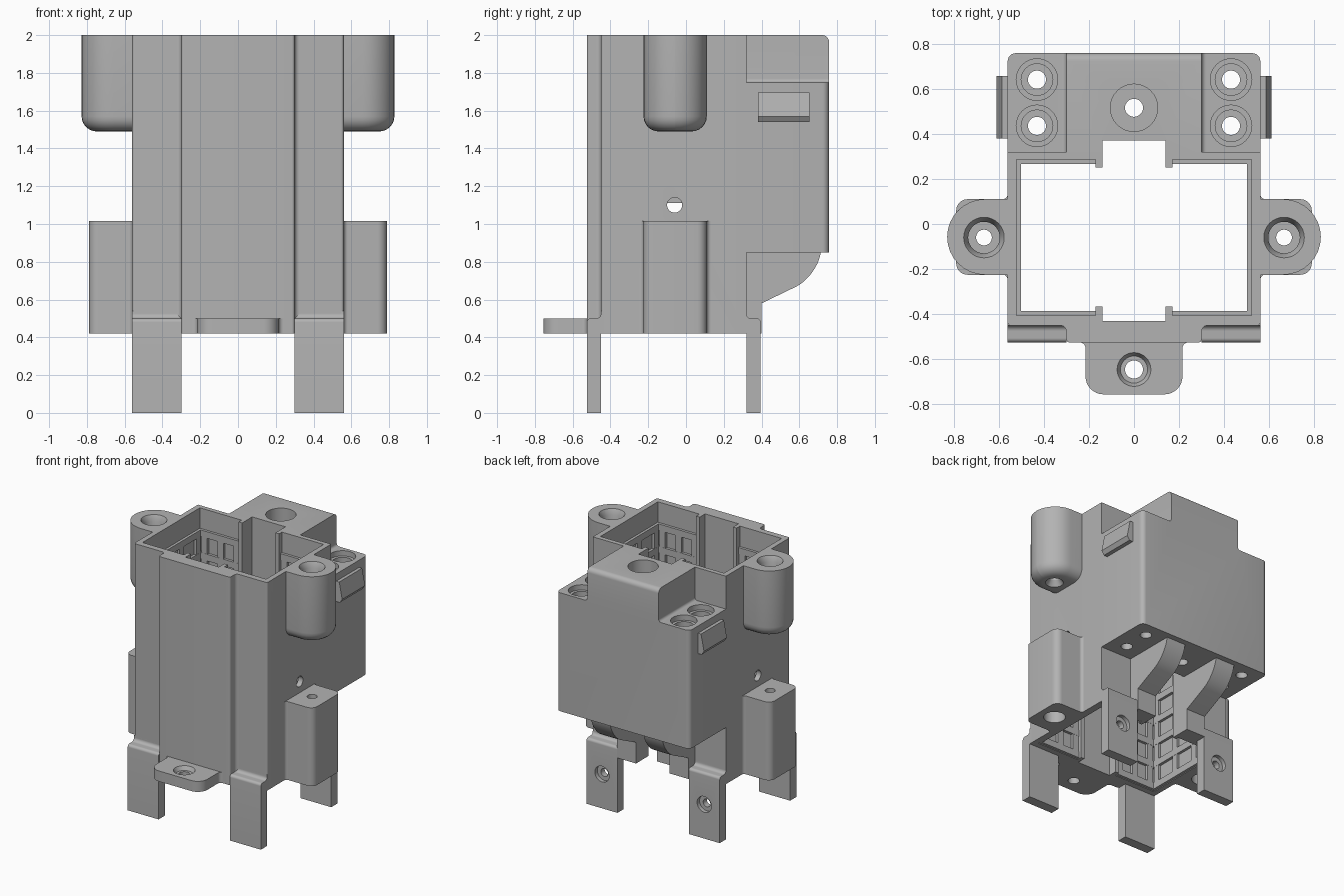
import bpy, bmesh, math
from mathutils import Matrix, Vector

if "Cube" in bpy.data.objects:
    bpy.data.objects.remove(bpy.data.objects["Cube"], do_unlink=True)

grey = bpy.data.materials.new("plain grey")
grey.use_nodes = True
COLOUR = (0.45, 0.45, 0.45, 1)
grey.diffuse_color = COLOUR
grey.node_tree.nodes["Principled BSDF"].inputs["Base Color"].default_value = COLOUR
parts = []


def finish(name, bm, keep=True):
    bmesh.ops.recalc_face_normals(bm, faces=bm.faces)
    mesh = bpy.data.meshes.new(name)
    bm.to_mesh(mesh)
    bm.free()
    mesh.materials.append(grey)
    ob = bpy.data.objects.new(name, mesh)
    bpy.context.collection.objects.link(ob)
    if keep:
        parts.append(ob)
    return ob


def outline(points, steps=8):
    """Polygon whose points may carry a third value, the corner radius."""
    out = []
    for i, p in enumerate(points):
        c = Vector(p[:2])
        if len(p) < 3:
            out.append(c)
            continue
        a = c + (Vector(points[i - 1][:2]) - c).normalized() * p[2]
        b = c + (Vector(points[(i + 1) % len(points)][:2]) - c).normalized() * p[2]
        mid = a + b - c
        for k in range(steps + 1):
            t = math.pi / 2 * k / steps
            out.append(mid + (a - mid) * math.cos(t) + (b - mid) * math.sin(t))
    return out


def prism(name, points, axis, lo, hi, side=1, keep=True, rounded=None, radius=0):
    """Extrude an outline along an axis; side=-1 mirrors it in x."""
    def place(p, d):
        x, y, z = {"x": (d, p.x, p.y), "y": (p.x, d, p.y), "z": (p.x, p.y, d)}[axis]
        return (x * side, y, z)
    bm = bmesh.new()
    pts = outline(points)
    low = [bm.verts.new(place(p, lo)) for p in pts]
    high = [bm.verts.new(place(p, hi)) for p in pts]
    bm.faces.new(low)
    bm.faces.new(high)
    for i in range(len(pts)):
        bm.faces.new((low[i - 1], low[i], high[i], high[i - 1]))
    bmesh.ops.recalc_face_normals(bm, faces=bm.faces)
    if rounded:
        edges = [e for e in bm.edges if rounded(e.verts[0].co, e.verts[1].co)]
        bmesh.ops.bevel(bm, geom=edges, offset=radius, segments=6, profile=0.5, affect='EDGES')
    return finish(name, bm, keep)


def cut(ob, cutter):
    mod = ob.modifiers.new("cut", 'BOOLEAN')
    mod.operation, mod.solver, mod.object = 'DIFFERENCE', 'EXACT', cutter
    bpy.context.view_layer.objects.active = ob
    bpy.ops.object.modifier_apply(modifier=mod.name)
    bpy.data.objects.remove(cutter, do_unlink=True)


def drill(ob, centre, axis, *stages):
    """Each stage is (low, high, low radius, high radius) along the axis."""
    turn = {"x": Matrix.Rotation(math.pi / 2, 4, 'Y'), "z": Matrix.Identity(4),
            "y": Matrix.Rotation(-math.pi / 2, 4, 'X')}[axis]
    for lo, hi, r1, r2 in stages:
        mid = Vector(centre)
        mid["xyz".index(axis)] = (lo + hi) / 2
        bm = bmesh.new()
        bmesh.ops.create_cone(bm, cap_ends=True, segments=32, radius1=r1, radius2=r2,
                              depth=hi - lo, matrix=Matrix.Translation(mid) @ turn)
        cut(ob, finish("cutter", bm, False))


def add_box(bm, x0, x1, y0, y1, z0, z1):
    size = Matrix.Diagonal((abs(x1 - x0), abs(y1 - y0), z1 - z0, 1))
    bmesh.ops.create_cube(bm, size=1, matrix=Matrix.Translation(
        ((x0 + x1) / 2, (y0 + y1) / 2, (z0 + z1) / 2)) @ size)


def cavity():
    half = [(0.14, -0.43), (0.14, -0.405), (0.52, -0.405),
            (0.52, 0.285), (0.14, 0.285), (0.14, 0.37)]
    return prism("cutter", half + [(-x, y) for x, y in reversed(half)], "z", 0.3, 2.1, keep=False)


BASE, TOP, LUG_Y, LUG_X = 0.42, 2.0, -0.06, 0.665

# Main sleeve with raised front panel
half = [(0.3, -0.525, 0.015), (0.3, -0.45, 0.025), (0.56, -0.45, 0.015), (0.56, 0.32)]
sleeve = prism("sleeve", half + [(-p[0],) + p[1:] for p in reversed(half)], "z", BASE, TOP)
cut(sleeve, cavity())
drill(sleeve, (0, LUG_Y, 1.1), "x", (-0.7, 0.7, 0.04, 0.04))

# Rear housing with stepped shoulders
half = [(0.56, 0.85), (0.56, 1.75), (0.3, 1.75, 0.02), (0.3, TOP)]
rear = prism("rear_housing", half + [(-p[0],) + p[1:] for p in reversed(half)], "y", 0.3, 0.757,
             rounded=lambda a, b: min(a.y, b.y) > 0.75 and (
                 (abs(a.x) > 0.55 and abs(a.x - b.x) < 0.01) or min(a.z, b.z) > 1.99),
             radius=0.035)
cut(rear, cavity())
drill(rear, (0, 0.515, 0), "z", (0.7, 2.1, 0.04, 0.04), (1.86, 2.1, 0.105, 0.105))
for x in (-0.43, 0.43):
    for y in (0.435, 0.64):
        drill(rear, (x, y, 0), "z", (0.7, 1.9, 0.04, 0.04),
              (1.6, 1.9, 0.07, 0.07), (1.71, 1.9, 0.092, 0.092))

# Front mounting tab
half = [(0.215, -0.755, 0.08), (0.215, -0.525, 0.025), (0.24, -0.525), (0.24, -0.51)]
tab = prism("front_tab", half + [(-p[0],) + p[1:] for p in reversed(half)], "z", BASE, 0.5)
drill(tab, (0, -0.645, 0), "z", (0.3, 0.6, 0.04, 0.04), (0.47, 0.53, 0.06, 0.09))

for s, word in ((1, "left"), (-1, "right")):
    # Upper screw lug with rounded underside
    lug = prism(word + "_upper_lug",
                [(0.54, -0.225), (0.828, -0.225, 0.167), (0.828, 0.11, 0.167), (0.54, 0.11)],
                "z", 1.49, TOP, s, radius=0.08,
                rounded=lambda a, b: max(a.z, b.z) < 1.5 and max(abs(a.x), abs(b.x)) > 0.55)
    drill(lug, (s * LUG_X, LUG_Y, 0), "z", (1.4, 2.1, 0.035, 0.035),
          (1.82, 2.1, 0.07, 0.07), (1.96, 2.0 + 0.04, 0.07, 0.11), (1.47, 1.53, 0.075, 0.035))

    # Lower screw lug
    lug = prism(word + "_lower_lug",
                [(0.54, -0.25), (0.56, -0.25), (0.56, -0.225, 0.022), (0.788, -0.225, 0.05),
                 (0.788, 0.11, 0.05), (0.56, 0.11, 0.022), (0.56, 0.135), (0.54, 0.135)],
                "z", BASE, 1.015, s)
    drill(lug, (s * LUG_X, LUG_Y, 0), "z", (0.3, 1.1, 0.035, 0.035), (0.3, 0.85, 0.075, 0.075))

    # Side latch
    prism(word + "_latch", [(0.55, 1.54), (0.59, 1.54), (0.61, 1.57), (0.585, 1.695), (0.55, 1.695)],
          "y", 0.38, 0.655, s)

    # Feet, front and rear
    for place, wall, out in (("front", -0.45, -1), ("rear", 0.32, 1)):
        face, inner = wall + out * 0.075, wall - out * 0.02
        foot = prism(word + "_" + place + "_foot",
                     [(wall, 0), (face, 0), (face, 0.5, 0.02), (wall, 0.5, 0.025),
                      (wall, 0.54), (inner, 0.54), (inner, BASE), (wall, BASE)],
                     "x", 0.3, 0.56, s)
        if out > 0:
            drill(foot, (s * 0.43, 0, 0.26), "y", (0.2, 0.5, 0.03, 0.03), (0.365, 0.42, 0.06, 0.06))

    # Curved rib under the rear housing
    prism(word + "_rear_rib",
          [(0.3, BASE), (0.4, BASE), (0.4, 0.58), (0.69, 0.72, 0.12), (0.715, 0.86), (0.3, 0.86)],
          "x", 0.14, 0.3, s)

    # Guide lips beside the front and rear channels
    bm = bmesh.new()
    add_box(bm, s * 0.14, s * 0.17, 0.25, 0.3, BASE, TOP)
    add_box(bm, s * 0.14, s * 0.17, -0.42, -0.365, BASE, TOP)
    finish(word + "_guide_lips", bm)

    # Raised lattice lining the inner walls
    bm = bmesh.new()
    bottom, top, rows = 0.45, 1.82, 8
    pitch = (top - bottom) / rows
    for i in range(rows + 1):
        z = bottom + i * pitch
        add_box(bm, s * 0.5, s * 0.53, -0.41, 0.29, z - 0.025, z + 0.025)
        add_box(bm, s * 0.17, s * 0.51, 0.265, 0.295, z - 0.025, z + 0.025)
        add_box(bm, s * 0.17, s * 0.51, -0.415, -0.385, z - 0.025, z + 0.025)
    for k in range(4):
        y = -0.36 + k * 0.2
        add_box(bm, s * 0.501, s * 0.53, y - 0.025, y + 0.025, bottom, top)
    for x in (0.2, 0.335, 0.47):
        add_box(bm, s * (x - 0.025), s * (x + 0.025), 0.266, 0.295, bottom, top)
        add_box(bm, s * (x - 0.025), s * (x + 0.025), -0.415, -0.386, bottom, top)
    finish(word + "_inner_lattice", bm)

# Smooth the curves, keep the edges crisp
bpy.ops.object.select_all(action='DESELECT')
for ob in parts:
    ob.select_set(True)
bpy.context.view_layer.objects.active = sleeve
bpy.ops.object.shade_smooth_by_angle(angle=math.radians(30))
